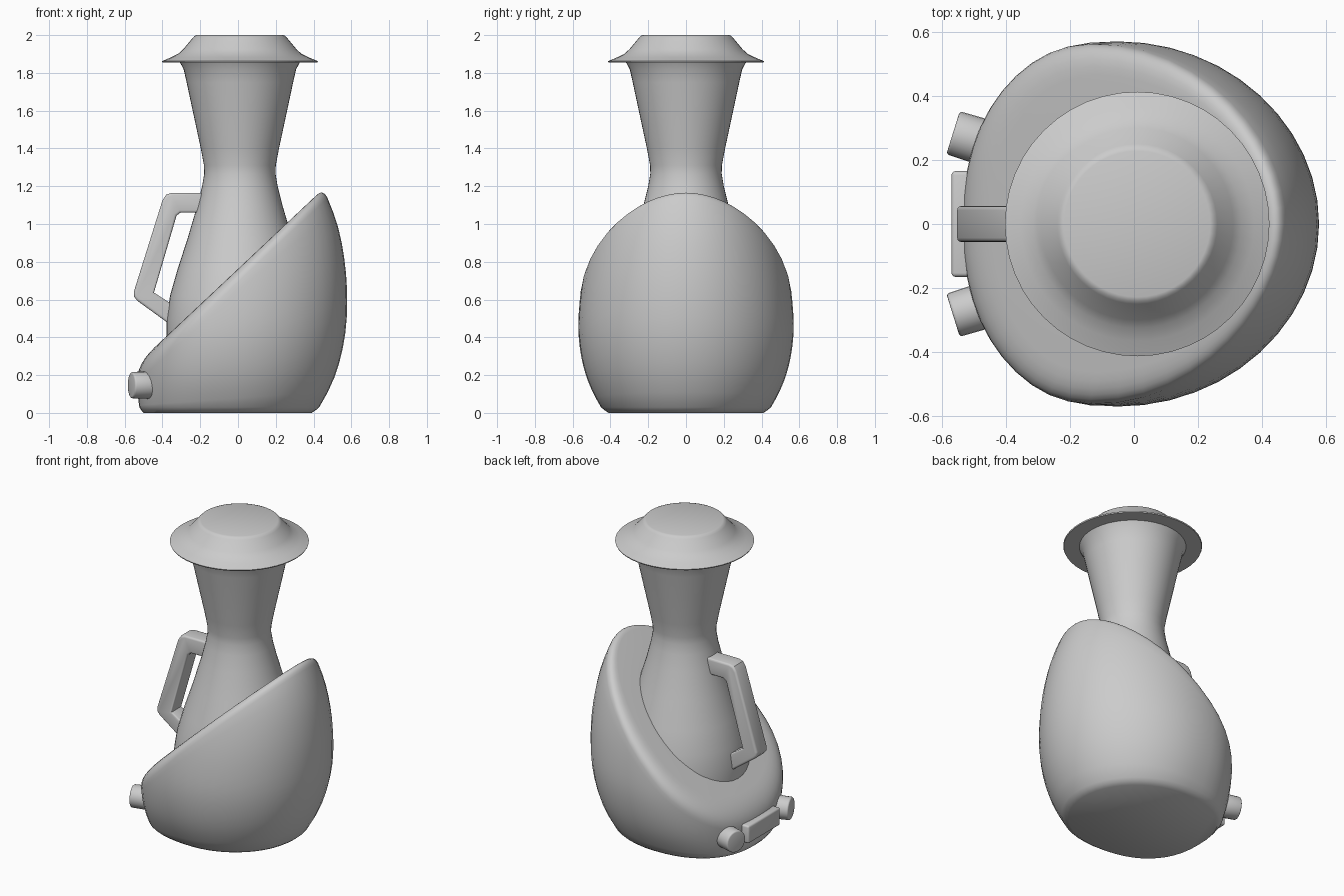
import bpy, bmesh, math
from mathutils import Vector, Matrix

if "Cube" in bpy.data.objects:
    bpy.data.objects.remove(bpy.data.objects["Cube"])

SEG = 48


def finish(name, bm, angle=35):
    bmesh.ops.recalc_face_normals(bm, faces=bm.faces)
    me = bpy.data.meshes.new(name)
    bm.to_mesh(me)
    bm.free()
    ob = bpy.data.objects.new(name, me)
    bpy.context.collection.objects.link(ob)
    bpy.ops.object.select_all(action='DESELECT')
    ob.select_set(True)
    bpy.context.view_layer.objects.active = ob
    bpy.ops.object.shade_smooth_by_angle(angle=math.radians(angle))
    return ob


def loft(name, rings, angle=35):
    """Skin a stack of closed rings and cap both ends."""
    bm = bmesh.new()
    vs = [[bm.verts.new(p) for p in r] for r in rings]
    n = len(rings[0])
    for a, b in zip(vs, vs[1:]):
        for i in range(n):
            j = (i + 1) % n
            bm.faces.new((a[i], a[j], b[j], b[i]))
    bm.faces.new(vs[0])
    bm.faces.new(vs[-1])
    return finish(name, bm, angle)


def lathe(name, profile, cx, angle=35):
    ring = [2 * math.pi * i / SEG for i in range(SEG)]
    return loft(name, [[(cx + r * math.cos(t), r * math.sin(t), z) for t in ring]
                       for r, z in profile], angle)


def bevel_all(bm, width, min_angle=0.4):
    edges = [e for e in bm.edges if e.calc_face_angle(0) > min_angle]
    bmesh.ops.bevel(bm, geom=edges, offset=width, segments=3, profile=0.5, affect='EDGES')


# Egg-shaped base: height, back x, front x, half width
TABLE = [(0, -.50, .39, .41), (.03, -.522, .43, .45), (.2, -.535, .515, .53),
         (.4, -.53, .565, .568), (.6, -.53, .578, .562), (.8, -.53, .565, .53),
         (1.0, -.53, .525, .47), (1.2, -.53, .445, .37), (1.4, -.53, .33, .20)]


def section(z):
    k = max(i for i in range(len(TABLE) - 1) if TABLE[i][0] <= z or i == 0)

    def slope(i, c):
        a, b = TABLE[max(i - 1, 0)], TABLE[min(i + 1, len(TABLE) - 1)]
        return (b[c] - a[c]) / (b[0] - a[0])
    p, q = TABLE[k], TABLE[k + 1]
    h = q[0] - p[0]
    t = (z - p[0]) / h
    return [(2*t**3 - 3*t*t + 1) * p[c] + (t**3 - 2*t*t + t) * h * slope(k, c)
            + (3*t*t - 2*t**3) * q[c] + (t**3 - t*t) * h * slope(k + 1, c) for c in (1, 2, 3)]


def shell(th, z):
    back, front, w = section(z)
    c, s = math.cos(th), math.sin(th)
    if c >= 0:
        x, y = -.05 + (front + .05) * c, w * s
    else:
        e = 2 / 2.4
        x = -.05 + (back + .05) * abs(c) ** e
        y = w * math.copysign(abs(s) ** e, s)
    return Vector((x, y, z))


def column(th):
    # Find where this side meets the slanted top plane
    lo, hi = 0.05, 1.39
    for _ in range(40):
        mid = (lo + hi) / 2
        if mid < .762 + .94 * shell(th, mid).x:
            lo = mid
        else:
            hi = mid
    corner = shell(th, lo)
    left = (1 - math.cos(th)) / 2
    start = lo - (.05 + .04 * left)
    pts = [shell(th, z) for z in (0, .015, .03)]
    pts += [shell(th, .03 + (start - .03) * i / 14) for i in range(1, 15)]
    # Rounded rim, then the flat slanted top
    centre = Vector((0, 0, .762))
    inner = corner + (centre - corner).normalized() * (.05 + .08 * left)
    p0 = pts[-1]
    for i in range(1, 7):
        t = i / 6
        pts.append(p0 * (1 - t)**2 + corner * 2 * t * (1 - t) + inner * t * t)
    pts.append(inner.lerp(centre, .4))
    return pts


cols = [column(2 * math.pi * i / SEG) for i in range(SEG)]
loft("base_shell", list(zip(*cols)), 40)

# Flask rising out of the base
lathe("flask", [(.38, .25), (.39, .4), (.388, .5), (.37, .62), (.33, .76), (.275, .93),
                (.225, 1.1), (.2, 1.2), (.189, 1.265), (.19, 1.31), (.207, 1.4),
                (.25, 1.6), (.282, 1.75), (.298, 1.82), (.32, 1.86)], .01)

# Lid with a wide thin brim
lathe("lid", [(.30, 1.855), (.41, 1.855), (.413, 1.862), (.365, 1.882), (.325, 1.902),
              (.30, 1.925), (.25, 1.985), (.24, 1.996), (.228, 2.0)], .01)

# Handle: side outline given thickness
outline = [(-.12, 1.165), (-.35, 1.165), (-.38, 1.155), (-.40, 1.125), (-.552, .64),
           (-.55, .615), (-.535, .595), (-.28, .41), (-.28, .53), (-.445, .637),
           (-.325, 1.045), (-.305, 1.06), (-.12, 1.06)]
bm = bmesh.new()
face = bm.faces.new([bm.verts.new((x, -.056, z)) for x, z in outline])
ext = bmesh.ops.extrude_face_region(bm, geom=[face])
bmesh.ops.translate(bm, vec=(0, .112, 0),
                    verts=[g for g in ext['geom'] if isinstance(g, bmesh.types.BMVert)])
bmesh.ops.recalc_face_normals(bm, faces=bm.faces)
rims = [e for e in bm.edges if abs(e.verts[0].co.y - e.verts[1].co.y) < .01]
bmesh.ops.bevel(bm, geom=rims, offset=.013, segments=3, profile=.5, affect='EDGES')
finish("handle", bm)

# Control panel on the back of the base
bm = bmesh.new()
bmesh.ops.create_cube(bm, size=1, matrix=Matrix.Translation((-.525, 0, .145))
                      @ Matrix.Diagonal((.09, .33, .115, 1)))
bevel_all(bm, .012)
finish("control_panel", bm)

# Two knobs beside the panel
for side, label in ((1, "left"), (-1, "right")):
    axis = Vector((-.955, .297 * side, 0))
    pos = Vector((-.565, .285 * side, .147)) - axis * .06
    bm = bmesh.new()
    bmesh.ops.create_cone(bm, cap_ends=True, segments=24, radius1=.073, radius2=.07, depth=.12,
                          matrix=Matrix.Translation(pos)
                          @ axis.to_track_quat('Z', 'Y').to_matrix().to_4x4())
    bevel_all(bm, .009, 1.0)
    finish("knob_" + label, bm)
